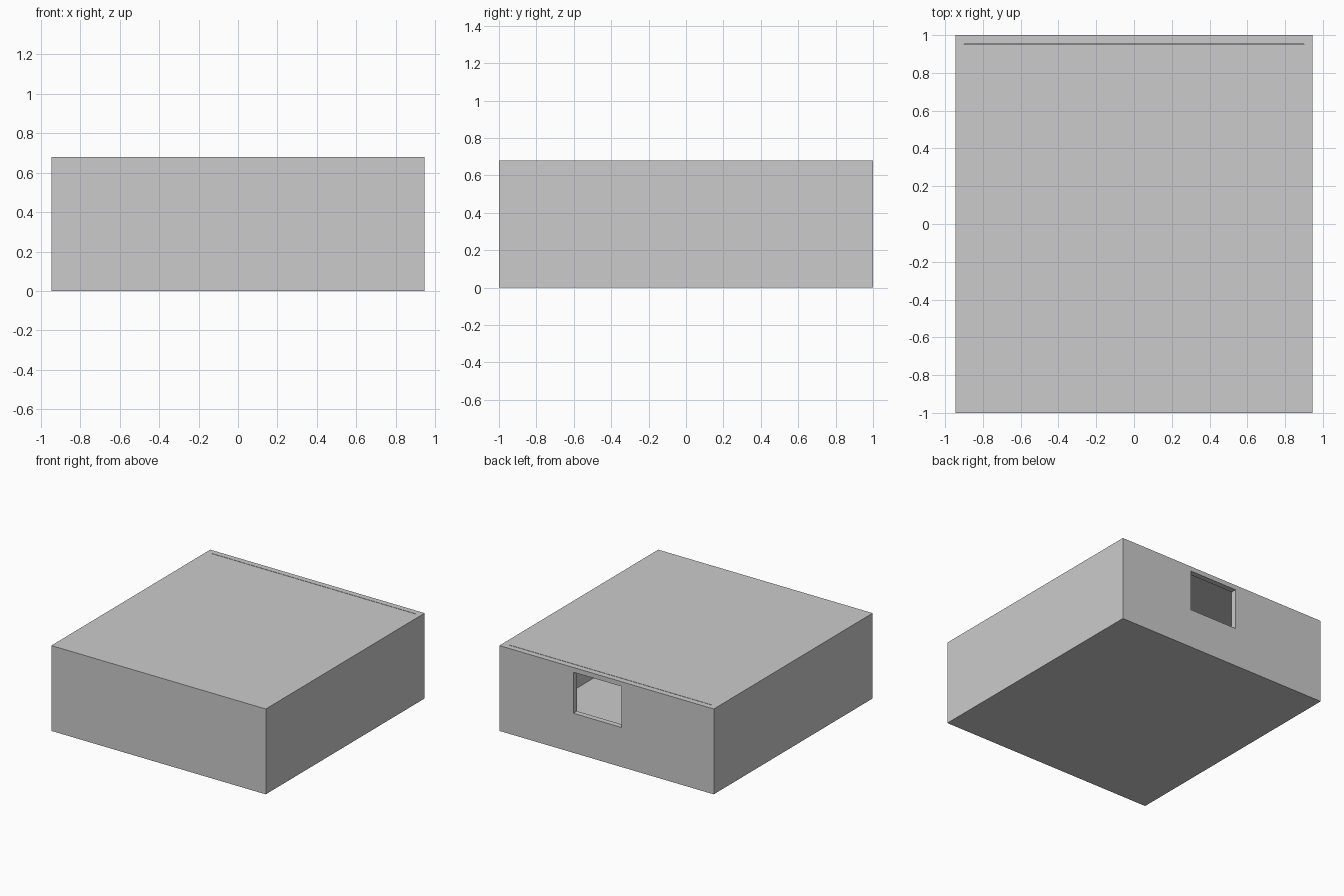
import bpy

if "Cube" in bpy.data.objects:
    bpy.data.objects.remove(bpy.data.objects["Cube"])

HX, HY, H = 0.945, 1.0, 0.68   # outer half width, half depth, height
WALL, SKIN = 0.045, 0.004      # wall thickness, thin floor and roof


def box(name, x0, x1, y0, y1, z0, z1):
    bpy.ops.mesh.primitive_cube_add(
        size=1, location=((x0 + x1) / 2, (y0 + y1) / 2, (z0 + z1) / 2))
    ob = bpy.context.object
    ob.name = name
    ob.scale = (x1 - x0, y1 - y0, z1 - z0)
    bpy.ops.object.transform_apply(location=True, rotation=False, scale=True)
    return ob


# Closed room shell
shell = box("room_shell", -HX, HX, -HY, HY, 0, H)

cutters = [
    # Hollow interior
    box("interior_cutter", -HX + WALL, HX - WALL, -HY + WALL, HY - WALL, SKIN, H - SKIN),
    # Window through the back wall
    box("window_cutter", -0.132, 0.293, HY - 0.1, HY + 0.1, 0.315, 0.642),
    # Hairline seam in the roof along the inside of the back wall
    box("roof_seam_cutter", -HX + WALL + 0.001, HX - WALL - 0.001,
        HY - WALL - 0.005, HY - WALL - 0.001, H - 0.02, H + 0.02),
]

for cutter in cutters:
    mod = shell.modifiers.new(cutter.name, "BOOLEAN")
    mod.operation = "DIFFERENCE"
    mod.solver = "EXACT"
    mod.object = cutter
    cutter.hide_render = True
    cutter.hide_viewport = True
